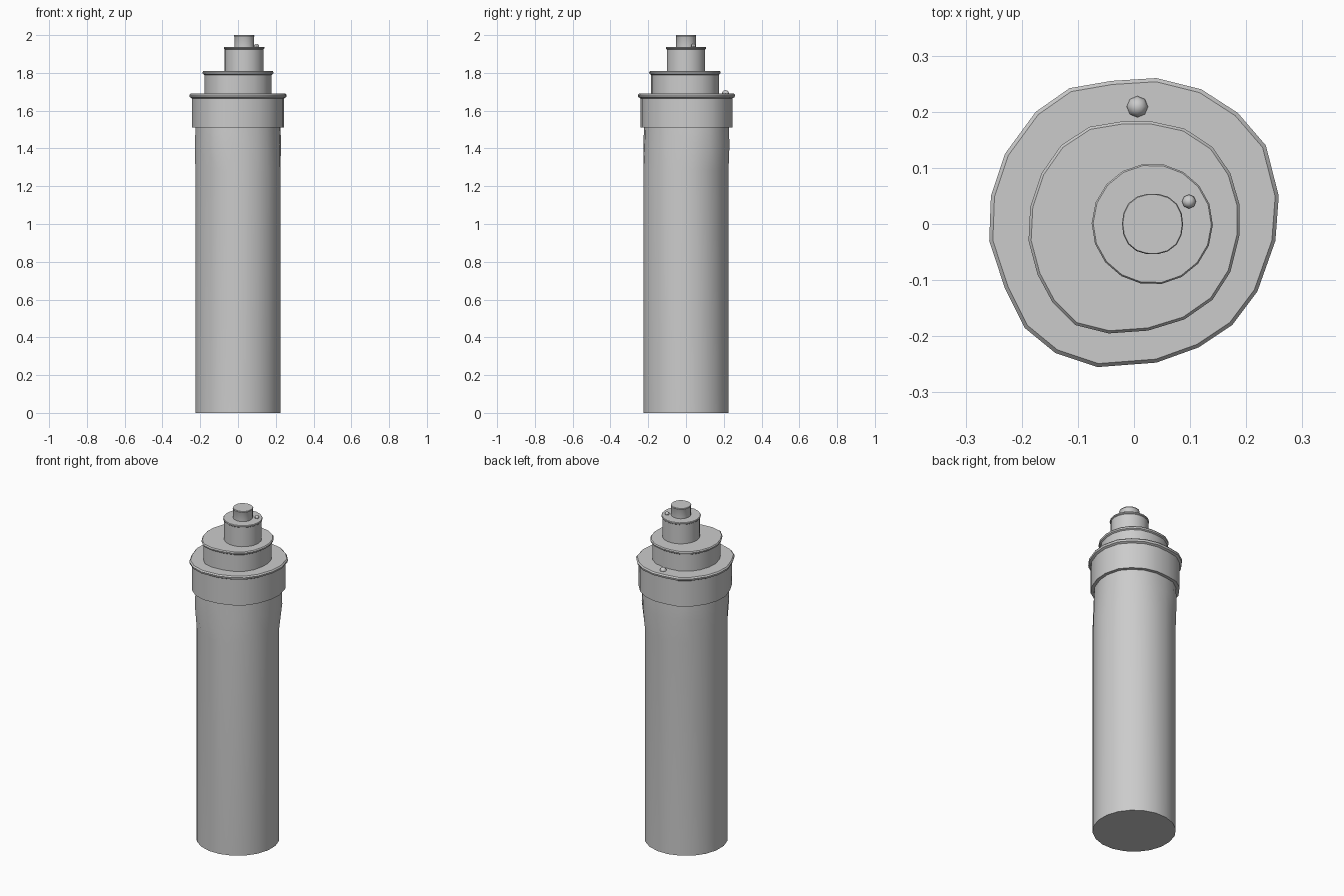
import bpy, bmesh, math

if "Cube" in bpy.data.objects:
    bpy.data.objects.remove(bpy.data.objects["Cube"])

# Irregular hand-cut outlines, clockwise from the back
COLLAR = [(-.04, .255), (.04, .26), (.12, .24), (.185, .198), (.235, .14), (.258, .05), (.252, -.03),
          (.22, -.12), (.175, -.18), (.115, -.22), (.04, -.247), (-.065, -.255), (-.14, -.23),
          (-.195, -.185), (-.23, -.115), (-.258, -.03), (-.255, .05), (-.23, .125), (-.175, .2), (-.115, .242)]
STEP = [(-.02, .183), (.03, .183), (.09, .17), (.14, .137), (.172, .09), (.188, .035), (.188, -.02),
        (.172, -.085), (.14, -.135), (.09, -.17), (.025, -.19), (-.045, -.195), (-.105, -.18),
        (-.145, -.14), (-.172, -.09), (-.188, -.03), (-.185, .03), (-.165, .09), (-.13, .14), (-.08, .173)]


def rounded(cx, r, n, wobble=0.0):
    """Nearly round outline, clockwise from the back."""
    pts = []
    for i in range(n):
        a = math.pi / 2 + 0.16 - 2 * math.pi * i / n
        q = r * (1 + wobble * math.cos(4 * a + math.pi))
        pts.append((cx + q * math.cos(a), q * math.sin(a)))
    return pts


def finish(bm, name):
    bmesh.ops.recalc_face_normals(bm, faces=bm.faces)
    me = bpy.data.meshes.new(name)
    bm.to_mesh(me)
    bm.free()
    ob = bpy.data.objects.new(name, me)
    bpy.context.collection.objects.link(ob)
    bpy.ops.object.select_all(action='DESELECT')
    ob.select_set(True)
    bpy.context.view_layer.objects.active = ob
    bpy.ops.object.shade_smooth_by_angle(angle=math.radians(35))
    return ob


def loft(name, rings):
    """Skin a stack of (outline, z, scale, centre x) rings and cap both ends."""
    bm = bmesh.new()
    loops = [[bm.verts.new((cx + (x - cx) * s, y * s, z)) for x, y in outline]
             for outline, z, s, cx in rings]
    for a, b in zip(loops, loops[1:]):
        n = len(a)
        for i in range(n):
            j = (i + 1) % n
            bm.faces.new((a[i], a[j], b[j], b[i]))
    bm.faces.new(loops[0])
    bm.faces.new(loops[-1])
    return finish(bm, name)


def tier(name, outline, cx, z0, z1, wall, rim):
    """Stepped drum with a thin overhanging rounded rim."""
    loft(name, [(outline, z0, wall, cx), (outline, z1 - rim, wall, cx),
                (outline, z1 - rim * .75, .99, cx), (outline, z1 - rim * .3, 1, cx),
                (outline, z1, .975, cx)])


# Tall round body, easing into the collar outline at the top
BODY = rounded(-.001, .2275, 20)
loft("body", [(BODY, 0, 1, 0), (BODY, 1.28, 1, 0), (COLLAR, 1.42, .885, 0), (COLLAR, 1.52, .87, 0)])

# Stacked tiers
tier("collar", COLLAR, 0, 1.51, 1.69, .945, .025)
tier("middle_step", STEP, 0, 1.688, 1.81, .95, .02)
tier("neck", rounded(.0325, .108, 18), .0325, 1.808, 1.938, .955, .013)
CAP = rounded(.033, .0555, 18, .02)
loft("tip", [(CAP, 1.936, .96, .033), (CAP, 1.99, .96, .033), (CAP, 1.995, 1, .033), (CAP, 2, .97, .033)])

# Small beads resting on the ledges
for name, loc, r in (("collar_bead", (.006, .209, 1.69), .019), ("neck_bead", (.098, .04, 1.942), .0125)):
    bm = bmesh.new()
    bmesh.ops.create_uvsphere(bm, u_segments=8, v_segments=6, radius=r)
    bmesh.ops.translate(bm, verts=bm.verts, vec=loc)
    finish(bm, name)
